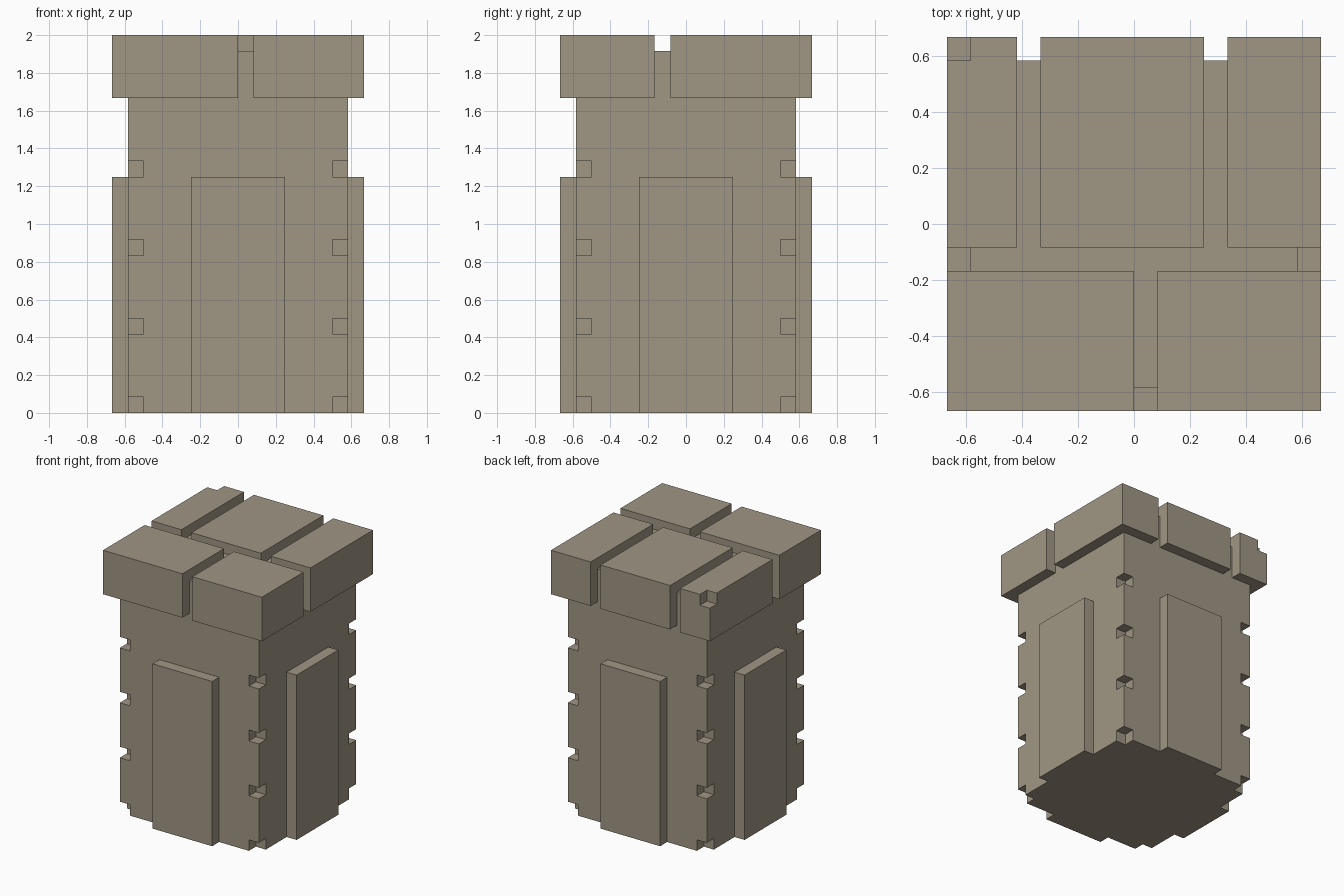
import bpy, bmesh
from mathutils import Matrix, Vector

U = 1 / 12  # grid unit

cube = bpy.data.objects.get("Cube")
if cube:
    bpy.data.objects.remove(cube, do_unlink=True)

stone = bpy.data.materials.new("warm_grey_stone")
stone.use_nodes = True
colour = (0.35, 0.305, 0.231, 1)
stone.diffuse_color = colour
stone.node_tree.nodes["Principled BSDF"].inputs["Base Color"].default_value = colour


def boxes(name, spans):
    """One object made of boxes, each given as (low corner, high corner) in units."""
    bm = bmesh.new()
    for low, high in spans:
        low, high = Vector(low) * U, Vector(high) * U
        size = Matrix.Diagonal((*(high - low), 1))
        bmesh.ops.create_cube(bm, size=1, matrix=Matrix.Translation((low + high) / 2) @ size)
    mesh = bpy.data.meshes.new(name)
    bm.to_mesh(mesh)
    bm.free()
    mesh.materials.append(stone)
    obj = bpy.data.objects.new(name, mesh)
    bpy.context.collection.objects.link(obj)
    return obj


def cut(obj, spans):
    """Cut boxes out of an object and keep the finished mesh."""
    cutter = boxes("cutter", spans)
    cutter.hide_render = True
    mod = obj.modifiers.new("notches", 'BOOLEAN')
    mod.operation, mod.solver, mod.object = 'DIFFERENCE', 'EXACT', cutter
    bpy.context.view_layer.objects.active = obj
    bpy.ops.object.modifier_apply(modifier=mod.name)
    bpy.data.objects.remove(cutter, do_unlink=True)


# Pillar body with notched corners
body = boxes("pillar_body", [((-7, -7, 0), (7, 7, 23))])
notches = []
for x in (-7, 7):
    for y in (-7, 7):
        for z in (0, 5, 10, 15):
            bottom = z if z else -1
            notches.append(((x - 1, y - 1, bottom), (x + 1, y + 1, z + 1)))
cut(body, notches)

# Raised panel on each side
for name, low, high in (
    ("front_panel", (-3, -8, 0), (3, -7, 15)),
    ("back_panel", (-3, 7, 0), (3, 8, 15)),
    ("left_panel", (7, -3, 0), (8, 3, 15)),
    ("right_panel", (-8, -3, 0), (-7, 3, 15)),
):
    boxes(name, [(low, high)])

# Cap bricks: two in the front row, three in the back row
for name, x0, x1, y0, y1 in (
    ("front_right_brick", -8, 0, -8, -2),
    ("front_left_brick", 1, 8, -8, -2),
    ("back_right_brick", -8, -5, -1, 8),
    ("back_middle_brick", -4, 3, -1, 8),
    ("back_left_brick", 4, 8, -1, 8),
):
    brick = boxes(name, [((x0, y0, 20), (x1, y1, 24))])
    if name == "back_right_brick":  # chipped corner
        cut(brick, [((-9, 7, 23), (-7, 9, 25))])
